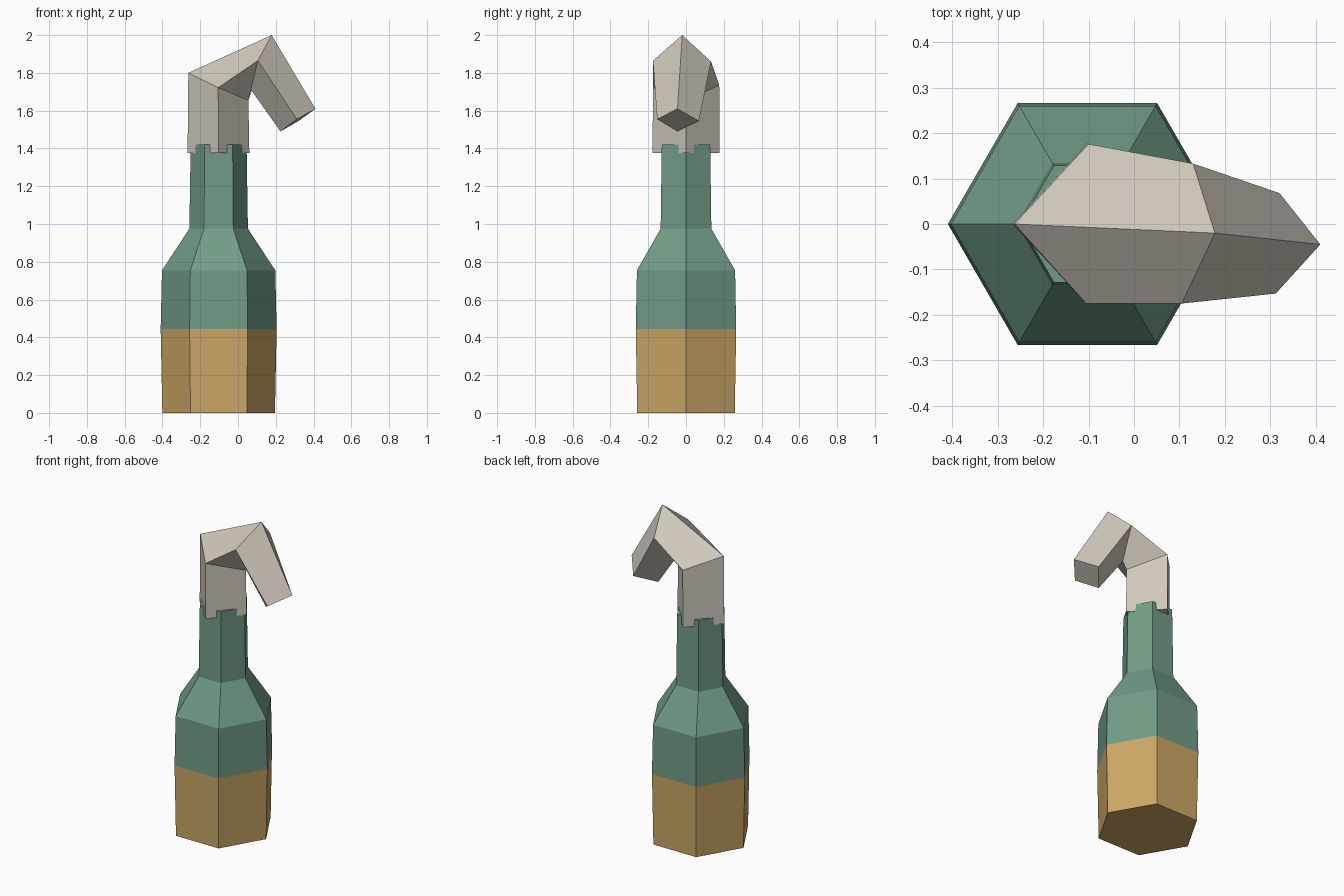
import bpy, bmesh, math

if "Cube" in bpy.data.objects:
    bpy.data.objects.remove(bpy.data.objects["Cube"])


def material(name, color):
    m = bpy.data.materials.new(name)
    m.diffuse_color = (*color, 1)
    m.use_nodes = True
    m.node_tree.nodes["Principled BSDF"].inputs["Base Color"].default_value = m.diffuse_color
    return m


def loft(name, rings, mats, pick=lambda c: 0):
    """Skin a closed tube through rings of points, capped at both ends."""
    bm = bmesh.new()
    loops = [[bm.verts.new(p) for p in ring] for ring in rings]
    n = len(loops[0])
    for a, b in zip(loops, loops[1:]):
        for i in range(n):
            j = (i + 1) % n
            bm.faces.new((a[i], a[j], b[j], b[i]))
    bm.faces.new(loops[0][::-1])
    bm.faces.new(loops[-1])
    bmesh.ops.recalc_face_normals(bm, faces=bm.faces[:])
    for f in bm.faces:
        f.material_index = pick(f.calc_center_median())
    me = bpy.data.meshes.new(name)
    bm.to_mesh(me)
    bm.free()
    for m in mats:
        me.materials.append(m)
    ob = bpy.data.objects.new(name, me)
    bpy.context.collection.objects.link(ob)
    return ob


green = material("green_glass", (0.165, 0.335, 0.238))
amber = material("amber_liquid", (0.60, 0.39, 0.13))
cloth = material("rag_cloth", (0.63, 0.58, 0.50))

CX = -0.1025
FILL = 0.445  # height of the liquid line

# Six-sided bottle: (radius, height) profile, coloured amber below the liquid line
profile = [(0.298, 0), (0.307, FILL), (0.300, 0.755), (0.155, 0.975), (0.148, 1.42)]
hexagon = [math.radians(60 * k) for k in range(6)]
loft("bottle",
     [[(CX + r * math.cos(a), r * math.sin(a), z) for a in hexagon] for r, z in profile],
     [green, amber], lambda c: 1 if c.z < FILL - 0.01 else 0)

# Four-sided rag rising from the neck and folding over (outer, front, inner, back)
loft("rag", [
    [(-0.267, 0, 1.375), (CX, -0.177, 1.375), (0.06, 0, 1.375), (CX, 0.177, 1.375)],
    [(-0.263, 0, 1.80), (-0.105, -0.175, 1.722), (0.055, 0, 1.655), (-0.10, 0.176, 1.735)],
    [(0.178, -0.02, 2.0), (0.105, -0.175, 1.865), (0.068, -0.02, 1.712), (0.13, 0.133, 1.86)],
    [(0.41, -0.045, 1.61), (0.312, -0.153, 1.555), (0.225, -0.045, 1.49), (0.32, 0.068, 1.545)],
], [cloth])
